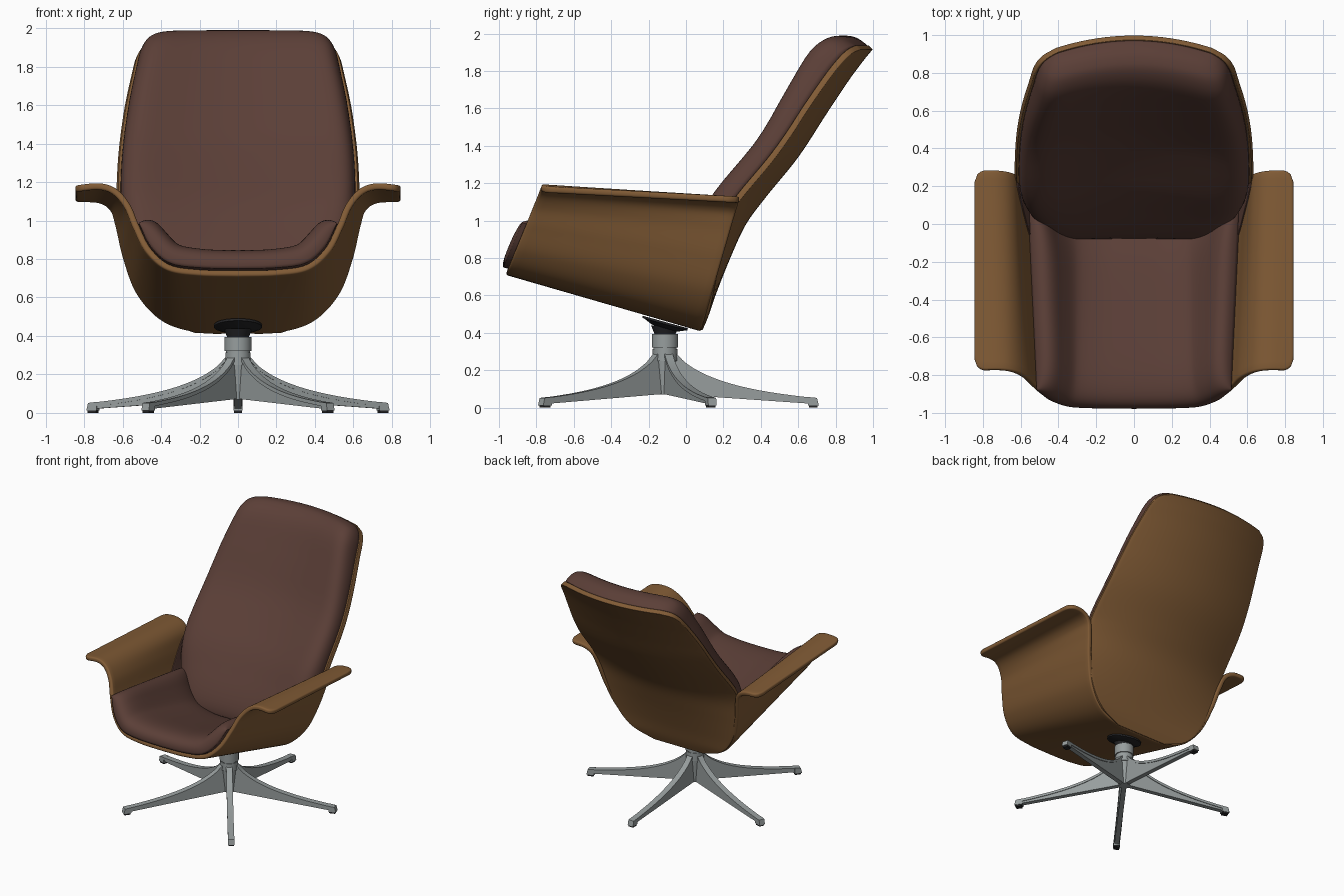
import bpy, bmesh, math
from mathutils import Vector, Matrix

cube = bpy.data.objects.get("Cube")
if cube:
    bpy.data.objects.remove(cube)


def material(name, rgb):
    m = bpy.data.materials.new(name)
    m.use_nodes = True
    m.diffuse_color = (*rgb, 1)
    m.node_tree.nodes["Principled BSDF"].inputs["Base Color"].default_value = (*rgb, 1)
    return m


WOOD = material("warm wood", (0.22, 0.105, 0.036))
LEATHER = material("brown leather", (0.104, 0.049, 0.038))
METAL = material("grey metal", (0.31, 0.34, 0.34))
BLACK = material("black plastic", (0.018, 0.018, 0.02))


def spline(pts, t):
    """Smooth curve through pts, t from 0 to 1."""
    n = len(pts) - 1
    i = max(0, min(int(t * n), n - 1))
    f = t * n - i
    p = [Vector(q) for q in pts]
    b, c = p[i], p[i + 1]
    a = p[i - 1] if i else 2 * b - c
    d = p[i + 2] if i + 2 <= n else 2 * c - b
    return 0.5 * (2 * b + (c - a) * f + (2 * a - 5 * b + 4 * c - d) * f ** 2
                  + (3 * b - a - 3 * c + d) * f ** 3)


def finish(name, bm, mat, angle=None):
    bmesh.ops.recalc_face_normals(bm, faces=bm.faces)
    me = bpy.data.meshes.new(name)
    bm.to_mesh(me)
    bm.free()
    me.materials.append(mat)
    ob = bpy.data.objects.new(name, me)
    bpy.context.collection.objects.link(ob)
    me.shade_smooth()
    if angle:
        bpy.ops.object.select_all(action='DESELECT')
        ob.select_set(True)
        bpy.context.view_layer.objects.active = ob
        bpy.ops.object.shade_smooth_by_angle(angle=math.radians(angle))
    return ob


def add_grid(bm, fn, nu, nv):
    """Surface fn(u, v), u from -1 to 1 and v from 0 to 1."""
    g = [[bm.verts.new(fn(2 * i / nu - 1, j / nv)) for i in range(nu + 1)] for j in range(nv + 1)]
    for j in range(nv):
        for i in range(nu):
            bm.faces.new((g[j][i], g[j][i + 1], g[j + 1][i + 1], g[j + 1][i]))


def shell(name, fn, nu, nv, mat, thick):
    bm = bmesh.new()
    add_grid(bm, fn, nu, nv)
    ob = finish(name, bm, mat)
    s = ob.modifiers.new("thickness", 'SOLIDIFY')
    s.thickness = thick
    s.offset = 0
    b = ob.modifiers.new("round rim", 'BEVEL')
    b.width = thick * 0.35
    b.segments = 3
    b.limit_method = 'ANGLE'
    b.angle_limit = math.radians(50)


def normal(fn, u, v, facing):
    e = 0.004
    n = (fn(u + e, v) - fn(u - e, v)).cross(fn(u, v + e) - fn(u, v - e)).normalized()
    return n if n.dot(facing) > 0 else -n


def pillow(name, fn, facing, swell, height, power, gap):
    """Closed cushion resting on surface fn; swell turns a normal into the bulge direction."""
    bm = bmesh.new()

    def layer(top):
        def point(s, r):
            u = math.sin(s * math.pi / 2)
            w = -math.cos(r * math.pi)
            v = (w + 1) / 2
            uu, vv = u * 0.995, 0.5 + (v - 0.5) * 0.995
            n = normal(fn, uu, vv, facing)
            h = height(u, v) * math.sqrt(max(0, (1 - abs(u) ** power) * (1 - abs(w) ** power)))
            return fn(uu, vv) + n * gap + swell(n).normalized() * h * top
        return point

    add_grid(bm, layer(1), 48, 48)
    add_grid(bm, layer(0), 48, 48)
    bmesh.ops.remove_doubles(bm, verts=bm.verts, dist=0.0005)
    finish(name, bm, LEATHER)


# Seat shell with flared arms: loft between a front and a rear half profile
FRONT = [(0, .726), (.2, .731), (.36, .757), (.465, .845), (.53, .97),
         (.575, 1.075), (.64, 1.15), (.72, 1.177), (.845, 1.167)]
REAR = [(0, .425), (.2, .43), (.38, .485), (.51, .62), (.58, .8),
        (.62, .97), (.65, 1.06), (.72, 1.106), (.845, 1.112)]


def seat(u, v):
    a, b = spline(FRONT, abs(u)), spline(REAR, abs(u))
    r = 0.06
    d = min(r, max(0, 0.845 - a.x))
    inset = r - math.sqrt(max(0, r * r - (r - d) ** 2))
    v = v + (1 - 2 * v) * inset
    p = Vector((a.x, -.965 + (a.y - .71) * .41, a.y))
    q = Vector((b.x, .08 + (b.y - .41) * .29, b.y))
    p = p.lerp(q, v)
    if u < 0:
        p.x = -p.x
    return p


shell("seat_shell", seat, 128, 24, WOOD, 0.034)

# Back shell: rows of (y, z, half width), hollowed towards the sides
BACK = [(.085, .42, .22), (.115, .49, .40), (.16, .62, .51), (.24, .82, .585),
        (.32, .99, .62), (.43, 1.14, .628), (.60, 1.35, .618), (.75, 1.58, .588),
        (.87, 1.76, .55), (.94, 1.855, .525), (.98, 1.905, .485), (1.0, 1.927, .41)]


def back(u, v):
    y, z, w = spline(BACK, v)
    x = u * w
    ramp = max(0, min(1, (z - 0.5) / 0.6)) + max(0, z - 1.5) * 0.6
    return Vector((x, y - 0.013 - 0.12 * ramp * (x / 0.62) ** 2, z))


shell("back_shell", back, 40, 66, WOOD, 0.034)

# Cushions
def seat_bed(u, v):
    return seat(u * 0.51, -0.025 + v)


def seat_height(u, v):
    return 0.15 + 0.05 * u ** 2 + 0.03 * v


def seat_swell(n):
    return n + Vector((0, -0.55, 0.8))


pillow("seat_cushion", seat_bed, Vector((0, 0, 1)), seat_swell, seat_height, 5, 0.018)

BACK_DEPTH = [(.22, 0), (.22, 0), (.18, 0), (.15, 0), (.145, 0),
              (.165, 0), (.18, 0), (.145, 0), (.075, 0)]


def back_bed(u, v):
    p = back(u, 0.08 + v * 0.905)
    p.x *= 0.985
    return p


def back_height(u, v):
    return spline(BACK_DEPTH, v).x


def back_swell(n):
    return Vector((n.x * 0.1, n.y, n.z))


pillow("back_cushion", back_bed, Vector((0, -1, 0)), back_swell, back_height, 10, 0.017)

# Leather lining in the corners between the arms and the back
for side, label in ((1, "left"), (-1, "right")):
    def lining(u, v, side=side):
        s = 0.60 + 0.11 * u
        start = 0.74 + 0.2 * (u + 1) / 2
        t = start + (0.985 - start) * v
        n = normal(seat, s * side, t, Vector((-side, 0, 0.4)))
        return seat(s * side, t) + n * 0.02
    shell(label + "_lining", lining, 16, 8, LEATHER, 0.008)

# Swivel base
HUB = Vector((0, -0.112, 0))


def turned(name, r1, r2, z0, z1, mat, tilt=0):
    bm = bmesh.new()
    place = Matrix.Translation(HUB + Vector((0, 0, (z0 + z1) / 2))) @ Matrix.Rotation(tilt, 4, 'X')
    bmesh.ops.create_cone(bm, cap_ends=True, segments=40, radius1=r1, radius2=r2,
                          depth=z1 - z0, matrix=place)
    finish(name, bm, mat, 30)


SLOPE = math.radians(-15.5)
turned("swivel_neck", 0.055, 0.075, 0.39, 0.44, BLACK)
turned("swivel_flare", 0.07, 0.122, 0.425, 0.447, BLACK, SLOPE)
turned("swivel_plate", 0.125, 0.125, 0.446, 0.458, BLACK, SLOPE)
turned("upper_column", 0.07, 0.07, 0.322, 0.395, METAL)
turned("column_groove", 0.062, 0.062, 0.31, 0.325, METAL)
turned("lower_column", 0.066, 0.066, 0.25, 0.314, METAL)
turned("hub", 0.04, 0.06, 0.07, 0.26, METAL)

TOP = [(.03, .31), (.065, .285), (.11, .24), (.19, .19), (.29, .148),
       (.41, .113), (.56, .083), (.72, .061), (.805, .053)]
curve = [tuple(spline(TOP, i / 24)) for i in range(25)]


def plate(name, outline, width, angle, mat):
    bm = bmesh.new()
    face = bm.faces.new([bm.verts.new((r, -width / 2, z)) for r, z in outline])
    ext = bmesh.ops.extrude_face_region(bm, geom=[face])
    bmesh.ops.translate(bm, vec=(0, width, 0),
                        verts=[v for v in ext["geom"] if isinstance(v, bmesh.types.BMVert)])
    bm.transform(Matrix.Translation(HUB) @ Matrix.Rotation(angle, 4, 'Z'))
    finish(name, bm, mat, 35)


for k in range(5):
    a = math.radians(90 + 72 * k)
    n = str(k + 1)
    plate("leg_web_" + n, curve + [(.77, .022), (0, .075), (0, .3)], 0.036, a, METAL)
    plate("leg_cap_" + n, curve + [(r, z - 0.02) for r, z in reversed(curve)], 0.046, a, METAL)
    plate("leg_foot_" + n, [(.765, .012), (.765, .057), (.812, .052), (.822, .012)], 0.047, a, METAL)
    plate("foot_pad_" + n, [(.77, 0), (.77, .013), (.815, .013), (.815, 0)], 0.04, a, BLACK)
